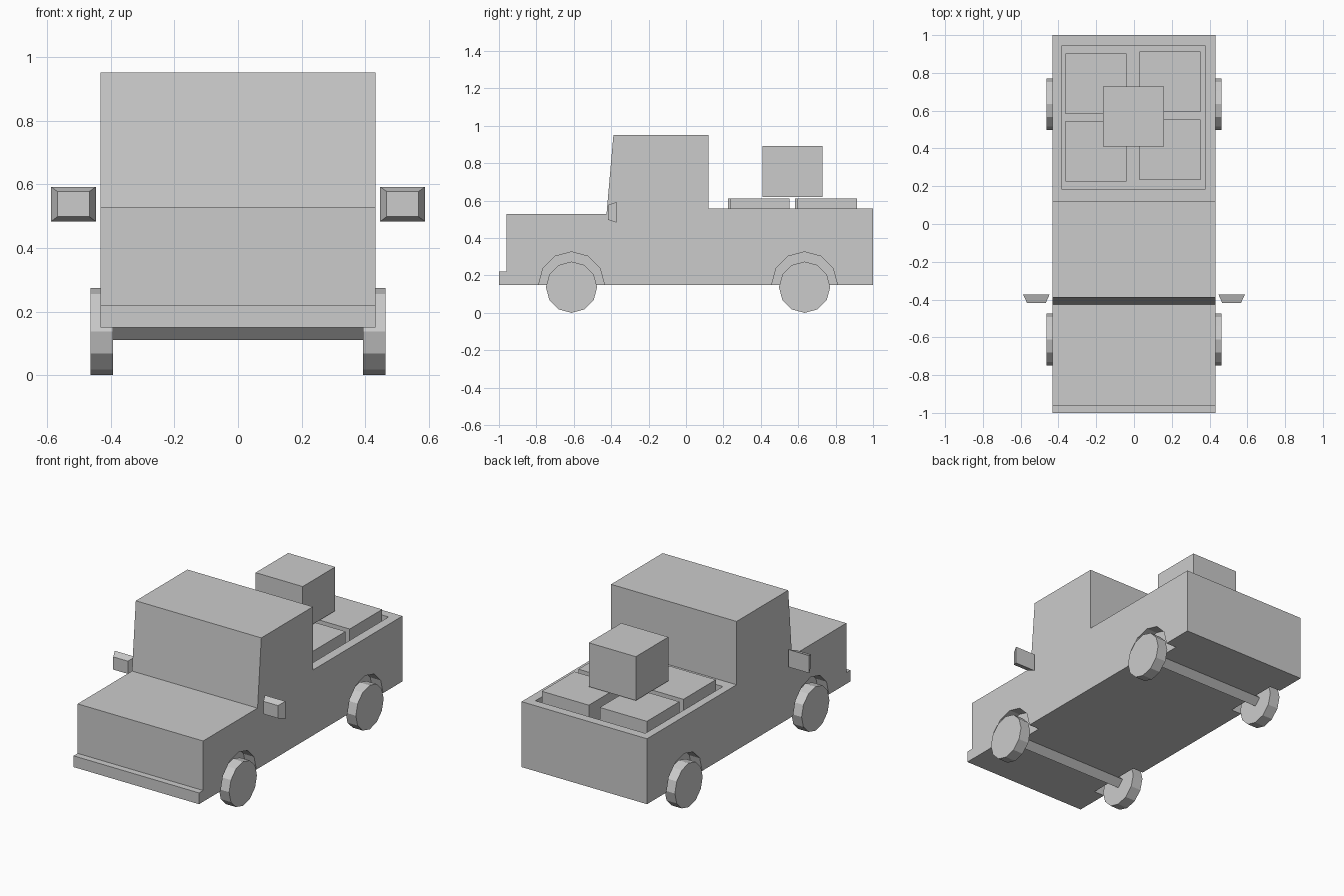
import bpy, bmesh, math

if "Cube" in bpy.data.objects:
    bpy.data.objects.remove(bpy.data.objects["Cube"])

grey = bpy.data.materials.new("plain_grey")
grey.diffuse_color = (0.6, 0.6, 0.6, 1)
grey.use_nodes = True
grey.node_tree.nodes["Principled BSDF"].inputs["Base Color"].default_value = grey.diffuse_color


def finish(bm, name):
    bmesh.ops.recalc_face_normals(bm, faces=bm.faces)
    mesh = bpy.data.meshes.new(name)
    bm.to_mesh(mesh)
    bm.free()
    mesh.materials.append(grey)
    obj = bpy.data.objects.new(name, mesh)
    bpy.context.collection.objects.link(obj)
    return obj


def extrude_x(name, profile, x0, x1):
    """Solid from a (y, z) outline swept between two x positions."""
    bm = bmesh.new()
    face = bm.faces.new([bm.verts.new((x0, y, z)) for y, z in profile])
    geom = bmesh.ops.extrude_face_region(bm, geom=[face])["geom"]
    moved = [v for v in geom if isinstance(v, bmesh.types.BMVert)]
    bmesh.ops.translate(bm, verts=moved, vec=(x1 - x0, 0, 0))
    return finish(bm, name)


def box(name, x0, x1, y0, y1, z0, z1):
    return extrude_x(name, [(y0, z0), (y1, z0), (y1, z1), (y0, z1)], x0, x1)


def ngon(y, z, r, sides):
    return [(y + r * math.cos(2 * math.pi * i / sides),
             z + r * math.sin(2 * math.pi * i / sides)) for i in range(sides)]


def cut(target, cutter):
    mod = target.modifiers.new("cut", 'BOOLEAN')
    mod.operation = 'DIFFERENCE'
    mod.solver = 'EXACT'
    mod.object = cutter
    bpy.context.view_layer.objects.active = target
    bpy.ops.object.modifier_apply(modifier=mod.name)
    bpy.data.objects.remove(cutter)


# Body: side outline with bumper step, bonnet, cab and load bed
body = extrude_x("truck_body", [
    (-1, 0.15), (-1, 0.22), (-0.96, 0.22), (-0.96, 0.528), (-0.425, 0.528),
    (-0.388, 0.951), (0.12, 0.951), (0.12, 0.557), (1, 0.557), (1, 0.15)],
    -0.432, 0.432)

# Open load bed
cut(body, box("bed_cutter", -0.382, 0.375, 0.183, 0.945, 0.335, 0.8))

# Wheel arches, wheels and axles
for end, y in (("front", -0.612), ("rear", 0.634)):
    for side, s in (("left", 1), ("right", -1)):
        cut(body, extrude_x("arch_cutter", ngon(y, 0.15, 0.176, 12), s * 0.36, s * 0.6))
        extrude_x(f"{end}_{side}_wheel", ngon(y, 0.137, 0.137, 12), s * 0.393, s * 0.463)
    extrude_x(f"{end}_axle", ngon(y, 0.15, 0.04, 4), -0.395, 0.395)

# Door mirrors: tapered towards the front
for side, s in (("left", 1), ("right", -1)):
    bm = bmesh.new()
    rings = []
    for y, hx, hz in ((-0.372, 0.0705, 0.0545), (-0.417, 0.05, 0.0395)):
        rings.append([bm.verts.new((s * 0.517 + a * hx, y, 0.5375 + b * hz))
                      for a, b in ((-1, -1), (1, -1), (1, 1), (-1, 1))])
    back, front = rings
    bm.faces.new(back)
    bm.faces.new(front)
    for i in range(4):
        j = (i + 1) % 4
        bm.faces.new((back[i], back[j], front[j], front[i]))
    finish(bm, f"{side}_mirror")

# Cargo boxes: four on the bed floor, one stacked on top
for i, (x, y, z) in enumerate(((-0.201, 0.743, 0.337), (0.191, 0.754, 0.337),
                               (-0.201, 0.384, 0.337), (0.191, 0.394, 0.337),
                               (-0.003, 0.569, 0.62))):
    box(f"cargo_box_{i + 1}", x - 0.162, x + 0.162, y - 0.16, y + 0.16, z, z + 0.273)
